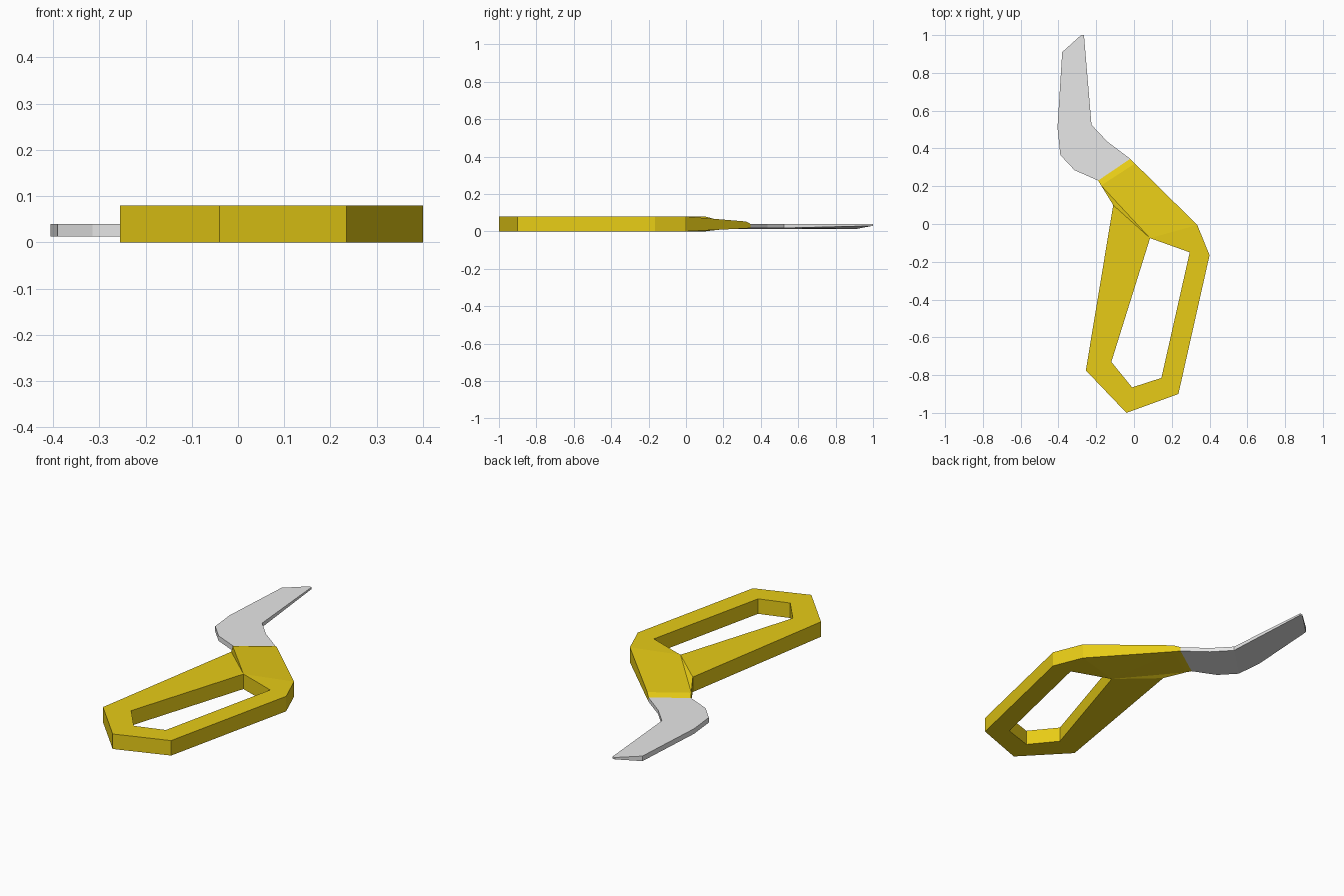
import bpy
import bmesh

if "Cube" in bpy.data.objects:
    bpy.data.objects.remove(bpy.data.objects["Cube"])


def material(name, rgb):
    m = bpy.data.materials.new(name)
    m.diffuse_color = (*rgb, 1)
    m.use_nodes = True
    m.node_tree.nodes["Principled BSDF"].inputs["Base Color"].default_value = m.diffuse_color
    return m


def plate(name, points, faces, mat):
    """Closed plate: points are (x, y, z_low, z_high), faces index a flat layout."""
    bm = bmesh.new()
    low = [bm.verts.new((x, y, a)) for x, y, a, b in points]
    high = [bm.verts.new((x, y, b)) for x, y, a, b in points]
    edges = [(f[i], f[(i + 1) % len(f)]) for f in faces for i in range(len(f))]
    for f in faces:
        bm.faces.new([high[i] for i in f])
        bm.faces.new([low[i] for i in reversed(f)])
    # side walls on every open border, including holes
    for a, b in edges:
        if (b, a) not in edges:
            bm.faces.new((high[b], high[a], low[a], low[b]))
    bmesh.ops.recalc_face_normals(bm, faces=bm.faces[:])
    me = bpy.data.meshes.new(name)
    bm.to_mesh(me)
    bm.free()
    me.materials.append(mat)
    ob = bpy.data.objects.new(name, me)
    bpy.context.collection.objects.link(ob)
    return ob


yellow = material("handle yellow", (0.8, 0.6, 0.008))
grey = material("blade grey", (0.8, 0.8, 0.8))

# Handle: ring around the finger hole, then a neck tapering to the blade
outer = [(-0.11, 0.10), (-0.255, -0.775), (-0.04, -1.0),
         (0.235, -0.90), (0.40, -0.165), (0.335, -0.005)]
hole = [(0.085, -0.075), (-0.12, -0.73), (-0.01, -0.865),
        (0.145, -0.815), (0.295, -0.15)]
handle_points = [(x, y, 0, 0.08) for x, y in outer + hole]
handle_points += [(-0.174, 0.204, 0.012, 0.053), (0.005, 0.32, 0.016, 0.053),
                  (-0.19, 0.23, 0.013, 0.04), (-0.02, 0.345, 0.018, 0.04)]
ring = [(i, i + 1, i + 7, i + 6) for i in range(4)] + [(4, 5, 6, 10)]
neck = [(0, 6, 11), (6, 12, 11), (6, 5, 12), (11, 12, 14, 13)]
plate("handle", handle_points, ring + neck, yellow)

# Blade: hooked thin plate with a thinned tip
back = [(-0.19, 0.23), (-0.315, 0.285), (-0.39, 0.365),
        (-0.405, 0.51), (-0.38, 0.91)]
inner = [(-0.02, 0.345), (-0.14, 0.435), (-0.225, 0.525)]
blade_points = [(x, y, 0.013, 0.04) for x, y in back]
blade_points += [(x, y, 0.018, 0.04) for x, y in inner]
blade_points += [(-0.28, 1.0, 0.03, 0.04), (-0.265, 1.0, 0.03, 0.04)]
blade_faces = [(0, 5, 6, 1), (1, 6, 7, 2), (2, 7, 3), (3, 7, 9, 4), (4, 9, 8)]
plate("blade", blade_points, blade_faces, grey)
